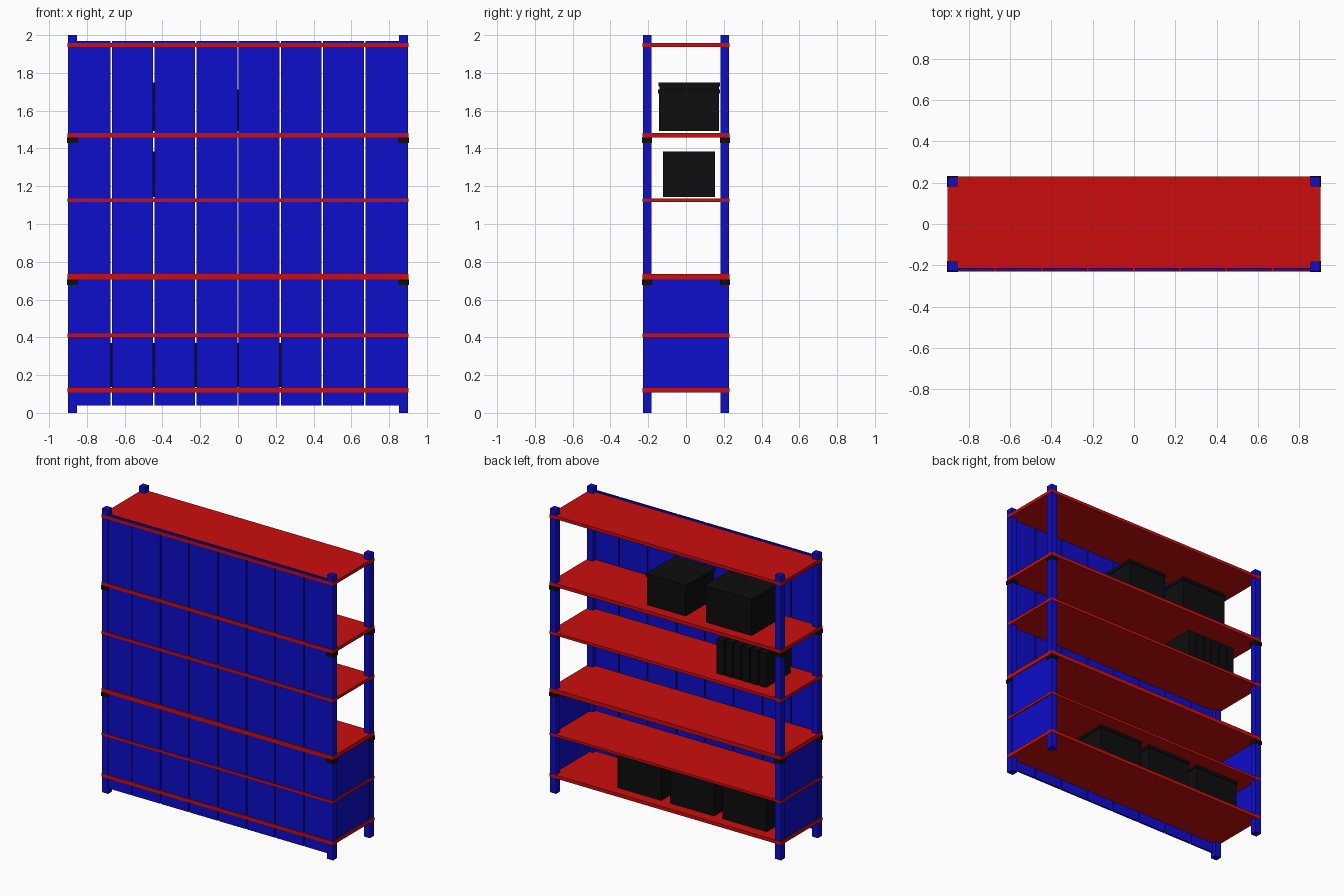
import bpy
import bmesh
from mathutils import Matrix, Vector

cube = bpy.data.objects.get("Cube")
if cube:
    bpy.data.objects.remove(cube, do_unlink=True)


def material(name, rgb):
    mat = bpy.data.materials.new(name)
    mat.use_nodes = True
    color = (*rgb, 1.0)
    mat.diffuse_color = color
    mat.node_tree.nodes["Principled BSDF"].inputs["Base Color"].default_value = color
    return mat


BLUE = material("blue paint", (0.004, 0.004, 0.6))
RED = material("red paint", (0.6, 0.004, 0.004))
BLACK = material("black plastic", (0.004, 0.004, 0.004))


def make(name, mat, *boxes):
    """One object made of boxes, each given as x, y and z ranges."""
    bm = bmesh.new()
    for ranges in boxes:
        size = Vector([hi - lo for lo, hi in ranges])
        mid = Vector([(hi + lo) / 2 for lo, hi in ranges])
        bmesh.ops.create_cube(bm, size=1, matrix=Matrix.Translation(mid) @ Matrix.Diagonal(size).to_4x4())
    mesh = bpy.data.meshes.new(name)
    bm.to_mesh(mesh)
    bm.free()
    mesh.materials.append(mat)
    obj = bpy.data.objects.new(name, mesh)
    bpy.context.collection.objects.link(obj)
    return obj


def span(a, b, side):
    return tuple(sorted((a * side, b * side)))


# Corner posts with black joint collars
for sx, x_name in ((-1, "right"), (1, "left")):
    for sy, y_name in ((-1, "front"), (1, "back")):
        x, y = span(0.853, 0.9, sx), span(0.182, 0.228, sy)
        make(f"post_{y_name}_{x_name}", BLUE, (x, y, (0, 2)))
        cx, cy = span(0.85, 0.905, sx), span(0.179, 0.233, sy)
        make(f"collars_{y_name}_{x_name}", BLACK,
             *[(cx, cy, (top - 0.028, top)) for top in (0.706, 1.458)])

# Shelves, as bottom and top heights
SHELVES = [(0.109, 0.133), (0.402, 0.419), (0.706, 0.735),
           (1.116, 1.136), (1.458, 1.482), (1.936, 1.958)]
for i, z in enumerate(SHELVES):
    make(f"shelf_{i + 1}", RED, ((-0.902, 0.902), (-0.23, 0.23), z))

# Vertical planks closing the front
PITCH = 0.2235
for i in range(8):
    x = (i - 3.5) * PITCH
    make(f"plank_{i + 1}", BLUE, ((x - 0.108, x + 0.108), (-0.225, -0.212), (0.038, 1.968)))

# Side panels on the two lower bays
for sx, x_name in ((-1, "right"), (1, "left")):
    make(f"side_panel_{x_name}", BLUE, (span(0.88, 0.895, sx), (-0.2, 0.2), (0.12, 0.72)))


def crate(name, x, y, z):
    """Closed crate with a slightly wider lid."""
    lip, lid = 0.006, 0.022
    body = ((x[0] + lip, x[1] - lip), (y[0] + lip, y[1] - lip), (z[0], z[1] - lid))
    make(name, BLACK, body, (x, y, (z[1] - lid, z[1])))


# Crates on the upper shelf
crate("large_crate", (-0.64, -0.27), (-0.145, 0.18), (1.492, 1.75))
crate("medium_crate", (-0.125, 0.188), (-0.148, 0.18), (1.492, 1.712))

# Row of files on the middle shelf
for i in range(6):
    x = -0.73 + i * 0.066
    make(f"file_{i + 1}", BLACK, ((x, x + 0.054), (-0.122, 0.153), (1.143, 1.383)))

# Crates on the bottom shelf
for i in range(3):
    x = -0.75 + i * 0.411
    crate(f"bottom_crate_{i + 1}", (x, x + 0.355), (-0.15, 0.17), (0.136, 0.37))
